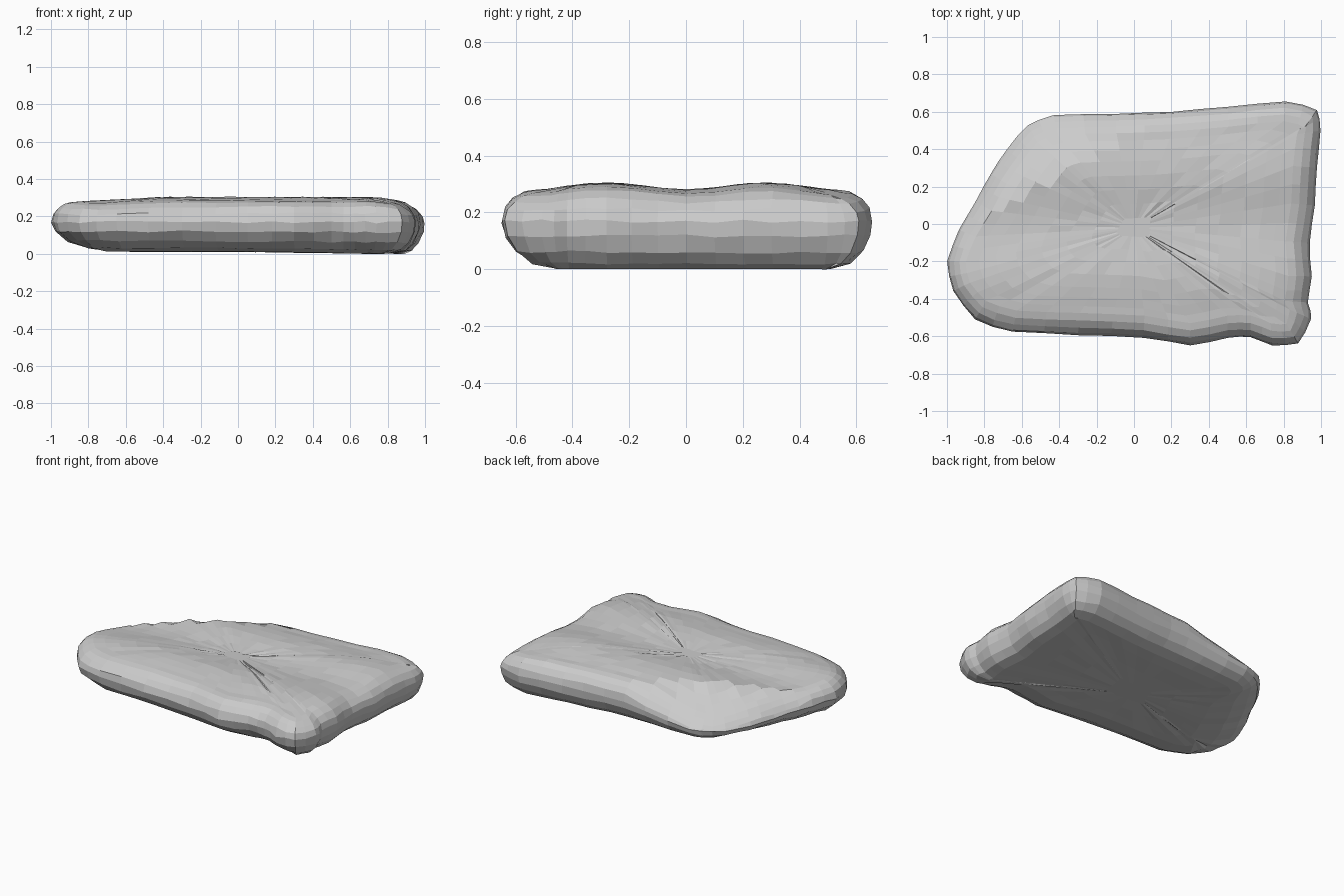
import bpy, bmesh, math, random
from mathutils import Vector

if "Cube" in bpy.data.objects:
    bpy.data.objects.remove(bpy.data.objects["Cube"])

random.seed(4)

# Plan outline of the slab, counter-clockwise from the front right corner
OUTLINE = [(.88, -.64), (.95, -.51), (.935, -.42), (.955, -.28), (.94, -.1), (.97, .1),
           (.98, .3), (1, .5), (.98, .61), (.81, .66), (.5, .63), (.2, .605),
           (-.1, .595), (-.43, .585), (-.57, .53), (-.68, .40), (-.77, .27),
           (-.85, .12), (-.94, -.03), (-1, -.2), (-.97, -.36), (-.85, -.51),
           (-.65, -.58), (-.3, -.595), (.05, -.61), (.3, -.65), (.5, -.61),
           (.62, -.61), (.74, -.65)]


def subdivide(pts):
    """Insert a smooth midpoint on every outline edge."""
    n, out = len(pts), []
    for i in range(n):
        a, b, c, d = (Vector(pts[(i + k) % n]) for k in (-1, 0, 1, 2))
        out += [b, (b + c) * .54 - (a + d) * .04]
    return out


def ledge_distance(x, y):
    """How far a point lies outside the split line across the back left corner."""
    return (.85 * (y - .02) - .54 * (x + .85)) / 1.007


def top_height(x, y):
    z = .297 + .012 * math.cos(2 * math.pi * (abs(y) - .28) / .56)
    z -= .055 * max(0, -.4 - x)
    z -= .12 * max(0, x - .72)
    d = ledge_distance(x, y)
    if d > 0:
        z -= min(.02, d) + .5 * d
    return z


def by_side(n, left, right, front, back):
    """Blend a value between the four sides using the outward normal."""
    return (n.x ** 2 * (right if n.x > 0 else left)
            + n.y ** 2 * (back if n.y > 0 else front))


rim = subdivide(OUTLINE)
N = len(rim)
normals = []
for i in range(N):
    t = rim[(i + 3) % N] - rim[i - 3]
    normals.append(Vector((t.y, -t.x)).normalized())


def ring(angle, upper):
    """One loop of the rounded edge: angle 0 is the rim, 90 the flat face."""
    pts = []
    for p, n in zip(rim, normals):
        corner = min(1, max(0, ledge_distance(p.x, p.y)) / .25)
        zr = .175 - .07 * corner
        if upper:
            inset = by_side(n, .10, .13, .12, .11)
        else:
            inset = by_side(n, .38, .14, .25, .15)
        q = p - n * inset * (1 - math.cos(angle))
        end = max(zr + .01, top_height(q.x, q.y)) if upper else .018 - .014 * max(0, q.x)
        z = zr + (end - zr) * math.sin(angle)
        chip = .007 * math.cos(angle)
        pts.append(Vector((q.x - n.x * random.uniform(0, chip),
                           q.y - n.y * random.uniform(0, chip),
                           z + random.uniform(-chip, chip))))
    return pts


def shrink(pts, f, upper):
    """Inner loop of the flat face, drawn in toward the middle."""
    out = []
    for p in pts:
        x, y = p.x * f, -.02 + (p.y + .02) * f
        z = top_height(x, y) if upper else .018 - .014 * max(0, x)
        out.append(Vector((x, y, z + random.uniform(-.003, .003))))
    return out


# Rock slab: stacked loops from the underside, over the rim, to the top
FLAT = math.pi / 2
base, crown = ring(FLAT, False), ring(FLAT, True)
loops = [shrink(base, f, False) for f in (.2, .5, .8)] + [base]
loops += [ring(math.radians(a), False) for a in (62, 40, 18)]
loops += [ring(0, True)]
loops += [ring(math.radians(a), True) for a in (25, 48, 70)] + [crown]
loops += [shrink(crown, f, True) for f in (.92, .82, .7, .55, .4, .25, .1)]

bm = bmesh.new()
rows = [[bm.verts.new(p) for p in loop] for loop in loops]
for lo, hi in zip(rows, rows[1:]):
    for i in range(N):
        j = (i + 1) % N
        bm.faces.new((lo[i], lo[j], hi[j], hi[i]))
bm.faces.new(rows[0][::-1])
bm.faces.new(rows[-1])

# Rest the slab on the ground
low = min(v.co.z for v in bm.verts)
bmesh.ops.translate(bm, verts=bm.verts, vec=(0, 0, -low))
bmesh.ops.recalc_face_normals(bm, faces=bm.faces)
mesh = bpy.data.meshes.new("rock_slab")
bm.to_mesh(mesh)
bm.free()
slab = bpy.data.objects.new("rock_slab", mesh)
bpy.context.collection.objects.link(slab)
